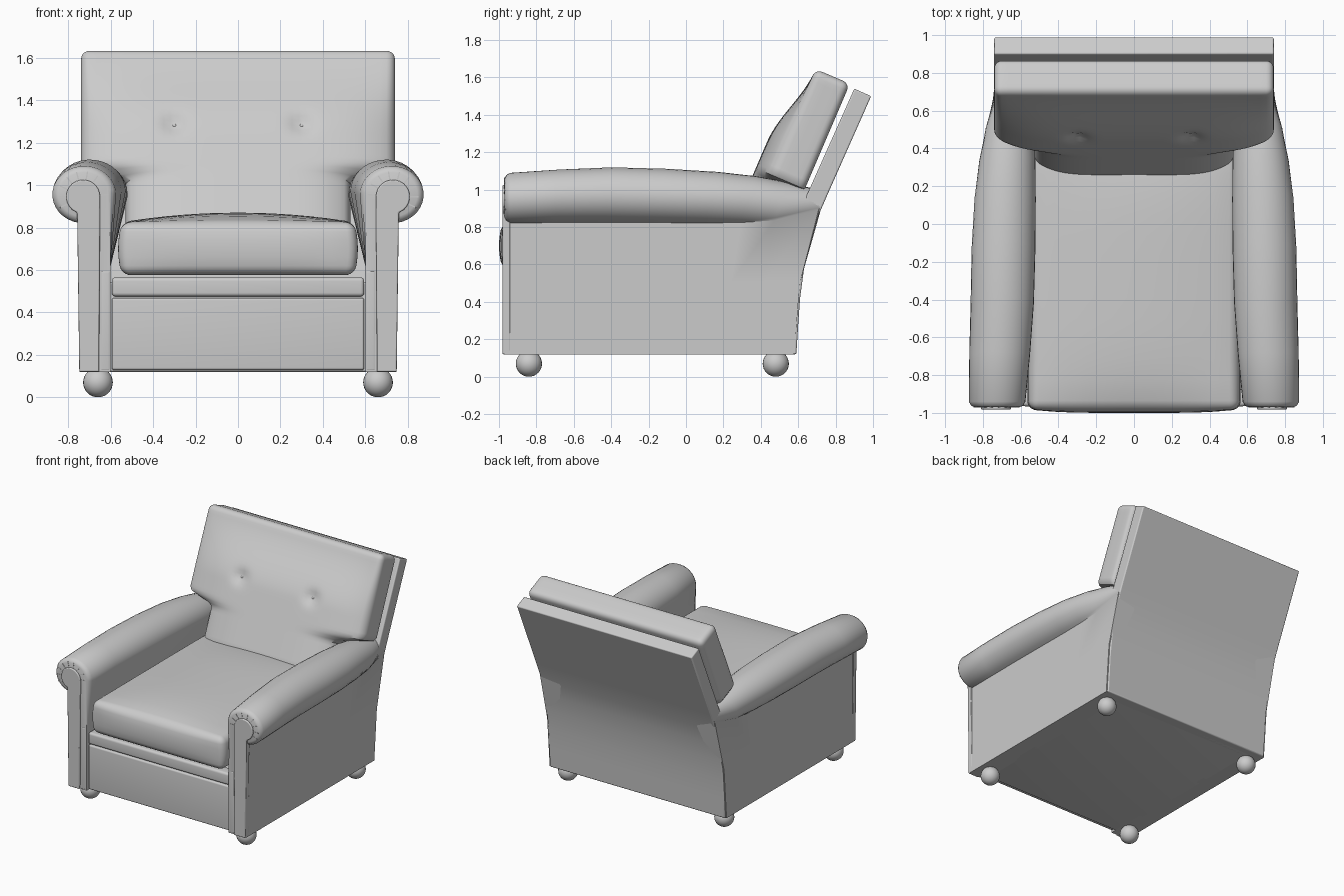
import bpy, bmesh, math
from mathutils import Vector

if "Cube" in bpy.data.objects:
    bpy.data.objects.remove(bpy.data.objects["Cube"])

fabric = bpy.data.materials.new("grey_upholstery")
fabric.use_nodes = True
GREY = (0.6, 0.6, 0.6, 1)
fabric.diffuse_color = GREY
fabric.node_tree.nodes["Principled BSDF"].inputs["Base Color"].default_value = GREY


def finish(name, bm, bevel=0, angle=35):
    bmesh.ops.recalc_face_normals(bm, faces=bm.faces)
    mesh = bpy.data.meshes.new(name)
    bm.to_mesh(mesh)
    bm.free()
    mesh.materials.append(fabric)
    ob = bpy.data.objects.new(name, mesh)
    bpy.context.collection.objects.link(ob)
    bpy.ops.object.select_all(action='DESELECT')
    ob.select_set(True)
    bpy.context.view_layer.objects.active = ob
    if bevel:
        mod = ob.modifiers.new("soft_edges", 'BEVEL')
        mod.width, mod.segments, mod.limit_method = bevel, 3, 'ANGLE'
        mod.angle_limit = math.radians(50)
    bpy.ops.object.shade_smooth_by_angle(angle=math.radians(angle))
    return ob


def loft(name, rings, bevel=0, angle=35):
    """Skin closed rings of equal length and cap both ends."""
    bm = bmesh.new()
    rows = [[bm.verts.new(p) for p in ring] for ring in rings]
    n = len(rows[0])
    for a, b in zip(rows, rows[1:]):
        for i in range(n):
            j = (i + 1) % n
            bm.faces.new((a[i], a[j], b[j], b[i]))
    bm.faces.new(rows[0])
    bm.faces.new(rows[-1])
    return finish(name, bm, bevel, angle)


def rounded_box(name, center, half, r, cells, warp=lambda p: p):
    """Box with rounded edges, divided finely enough to be warped."""
    bm = bmesh.new()
    bmesh.ops.create_cube(bm, size=2)
    bmesh.ops.scale(bm, vec=half, verts=bm.verts)
    for axis in range(3):
        h, n = half[axis], cells[axis]
        core = h - r
        cuts = [core * (2 * i / n - 1) for i in range(n + 1)]
        cuts += [s * (core + r * k) for s in (-1, 1) for k in (0.33, 0.66)]
        normal = [float(axis == k) for k in range(3)]
        for c in cuts:
            bmesh.ops.bisect_plane(bm, geom=bm.verts[:] + bm.edges[:] + bm.faces[:],
                                   plane_co=[c * k for k in normal], plane_no=normal)
    for v in bm.verts:
        q = Vector([max(r - h, min(h - r, c)) for c, h in zip(v.co, half)])
        v.co = warp(q + (v.co - q).normalized() * r) + Vector(center)
    return finish(name, bm)


def ramp(a, b, x):
    t = max(0, min(1, (x - a) / (b - a)))
    return t * t * (3 - 2 * t)


# Curved rear outline (y, z), shared by the shell and the arms
REAR = [(.59, .12), (.60, .28), (.61, .42), (.63, .57), (.655, .70),
        (.69, .82), (.755, .97), (.99, 1.5)]


def rear_y(z):
    for (y0, z0), (y1, z1) in zip(REAR, REAR[1:]):
        if z <= z1:
            return y0 + (y1 - y0) * (z - z0) / (z1 - z0)
    return REAR[-1][0]


# Back shell
outline = REAR + [(.90, 1.54), (.65, .98), (.57, .80), (.50, .12)]
loft("back_shell", [[(x, y, z) for y, z in outline] for x in (-.74, .74)], bevel=.008)

# Seat base, front panel and rail
rounded_box("seat_base", (0, -.19, .33), (.64, .74, .21), .01, (1, 1, 1))
rounded_box("front_panel", (0, -.92, .298), (.595, .04, .17), .012, (1, 1, 1))
rounded_box("front_rail", (0, -.92, .52), (.595, .045, .045), .018, (1, 1, 1))


# Seat cushion with a crowned top and a bulging front
def seat_warp(p):
    u, v, w = p.x / .565, p.y / .70, p.z / .125
    if w > 0:
        p.z += .045 * w * (1 - u * u) * (1 - v ** 4)
    if v < 0:
        p.y += .02 * v * (1 - w * w) * (1 - u ** 4)
    p.x *= 1 - .03 * w * w
    return p


rounded_box("seat_cushion", (0, -.28, .70), (.565, .70, .125), .045, (12, 12, 4), seat_warp)

# Back cushion: wide above the arms, narrow between them
UP, OUT = Vector((0, .394, .919)), Vector((0, -.919, .394))
BUTTON_X, BUTTON_S = .30, .19


def back_warp(p):
    u, s = p.x / .74, p.z + .14
    front = (p.y + .1) / .2
    x = u * (.53 + .21 * ramp(-.07, .01, s))
    puff = .085 * (1 - abs(u) ** 5) * (1 - ramp(.15, .6, s))
    for side in (-1, 1):
        d2 = (x - side * BUTTON_X) ** 2 + (s - BUTTON_S) ** 2
        puff -= .03 * math.exp(-d2 / .0025)
    return Vector((x, 0, 0)) + UP * s + OUT * (.015 + front * (.20 + puff))


def flipped(p):
    return back_warp(Vector((p.x, -p.y, p.z)))


rounded_box("back_cushion", (0, .65, 1.0), (.74, .10, .47), .04, (44, 3, 36), flipped)

# Cushion buttons
for side in (-1, 1):
    bm = bmesh.new()
    bmesh.ops.create_uvsphere(bm, u_segments=12, v_segments=8, radius=.012)
    spot = Vector((side * BUTTON_X, .65, 1.0)) + UP * BUTTON_S + OUT * .262
    bmesh.ops.translate(bm, vec=spot, verts=bm.verts)
    finish("back_button", bm)


# Arms: (front y, depth along arm, outer x, inner x, top z, bottom z of the roll)
ARM = [(-.97, 0, .845, .605, 1.06, .85), (-.962, 0, .862, .588, 1.078, .832),
       (-.94, 0, .875, .575, 1.09, .82), (-.94, .15, .872, .55, 1.108, .82),
       (-.94, .31, .865, .53, 1.12, .818), (-.94, .48, .86, .522, 1.112, .815),
       (-.94, .64, .845, .52, 1.095, .81), (-.94, .76, .82, .522, 1.072, .805),
       (-.94, .87, .785, .53, 1.04, .80), (-.94, 1, .742, .55, .99, .79)]


def arm_ring(side, fy, t, xo, xi, zt, zb):
    cx, cz, rx, rz = (xo + xi) / 2, (zt + zb) / 2, (xo - xi) / 2, (zt - zb) / 2
    start = -math.acos(min(1, (.748 - cx) / rx))
    pts = [(.748, .12), (.748, .5)]
    for i in range(25):
        a = start + (math.pi - start) * i / 24
        pts.append((cx + rx * math.cos(a), cz + rz * math.sin(a)))
    pts += [(.60, .62), (.60, .12)]
    return [(side * x, fy + t * (rear_y(z) - .012 - fy), z) for x, z in pts]


# Keyhole front plate outline (x, z)
HEAD_X, HEAD_Z, HEAD_R = .73, .945, .08
plate = [(.655, .12), (.748, .12), (.758, .87)]
for i in range(17):
    a = math.radians(-50 + 230 * i / 16)
    plate.append((HEAD_X + HEAD_R * math.cos(a), HEAD_Z + HEAD_R * math.sin(a)))

for side, label in ((1, "left"), (-1, "right")):
    loft(label + "_arm", [arm_ring(side, *key) for key in ARM], angle=40)
    loft(label + "_arm_front", [[(side * x, y, z) for x, z in plate]
                                for y in (-.982, -.94)], bevel=.006)
    # Inner strip beside the front plate
    rounded_box(label + "_arm_strip", (side * .625, -.95, .36), (.022, .022, .235), .008, (1, 1, 1))
    # Pleats fanned around the roll
    for i in range(9):
        a = math.radians(-25 + 200 * i / 8)
        bm = bmesh.new()
        bmesh.ops.create_cube(bm, size=1)
        for v in bm.verts:
            r, w = .098 + v.co.x * .045, v.co.y * .006
            v.co = (side * (HEAD_X + r * math.cos(a) - w * math.sin(a)),
                    -.967 + v.co.z * .01, HEAD_Z + r * math.sin(a) + w * math.cos(a))
        finish(label + "_arm_pleat", bm)
    # Ball feet
    for y, end in ((-.84, "front"), (.48, "rear")):
        bm = bmesh.new()
        bmesh.ops.create_uvsphere(bm, u_segments=24, v_segments=16, radius=.07)
        bmesh.ops.translate(bm, vec=(side * .66, y, .07), verts=bm.verts)
        finish(label + "_" + end + "_foot", bm, angle=60)
